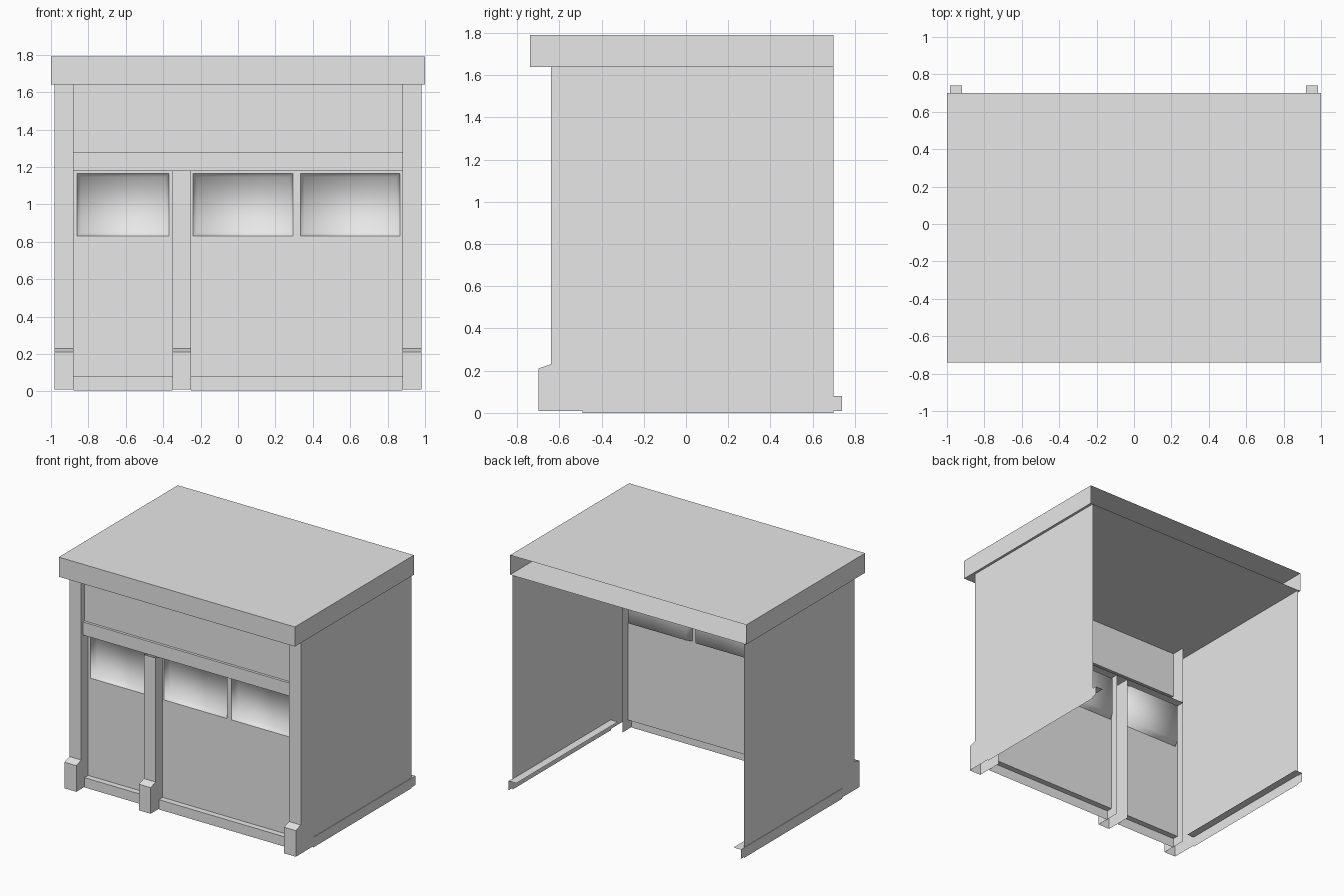
import bpy, bmesh

if "Cube" in bpy.data.objects:
    bpy.data.objects.remove(bpy.data.objects["Cube"], do_unlink=True)

grey = bpy.data.materials.new("plain_grey")
grey.use_nodes = True
colour = (0.8, 0.8, 0.8, 1)
grey.diffuse_color = colour
grey.node_tree.nodes["Principled BSDF"].inputs["Base Color"].default_value = colour

# Main planes of the shell
WALL_X, BACK_Y, PILLAR_Y, PILLAR_BACK = 0.98, 0.70, -0.64, -0.49
PANEL_Y, LINTEL_Y, LOWER_Y = -0.60, -0.62, -0.555
EAVE, LINTEL_TOP, LINTEL_BOTTOM, PLINTH = 1.64, 1.28, 1.18, 0.08


def finish(name, bm, weld=True):
    if weld:
        bmesh.ops.remove_doubles(bm, verts=bm.verts, dist=0.0005)
    mesh = bpy.data.meshes.new(name)
    bm.to_mesh(mesh)
    bm.free()
    mesh.materials.append(grey)
    obj = bpy.data.objects.new(name, mesh)
    bpy.context.collection.objects.link(obj)
    return obj


def face(bm, points, smooth=False):
    f = bm.faces.new([bm.verts.new(p) for p in points])
    f.smooth = smooth
    return f


def rect(x0, x1, z0, z1, y):
    return [(x0, y, z0), (x1, y, z0), (x1, y, z1), (x0, y, z1)]


def strip(name, x0, x1, profile):
    """Sheet swept along x from an open (y, z) profile."""
    bm = bmesh.new()
    for (ya, za), (yb, zb) in zip(profile, profile[1:]):
        face(bm, [(x0, ya, za), (x1, ya, za), (x1, yb, zb), (x0, yb, zb)])
    return finish(name, bm)


def pillar(name, x0, x1, top):
    """Channel open at the back, with a stepped foot."""
    front = [(-0.70, 0.01), (-0.70, 0.21), (PILLAR_Y, 0.23), (PILLAR_Y, top)]
    side = [(PILLAR_BACK, 0.01)] + front + [(PILLAR_BACK, top)]
    bm = bmesh.new()
    for (ya, za), (yb, zb) in zip(front, front[1:]):
        face(bm, [(x0, ya, za), (x1, ya, za), (x1, yb, zb), (x0, yb, zb)])
    face(bm, [(x1, y, z) for y, z in side])
    face(bm, [(x0, y, z) for y, z in reversed(side)])
    return finish(name, bm)


def window_wall(name, x0, x1, panes, z0=0.85, z1=1.145, rim=0.02, depth=0.05):
    """Flat wall with openings; each pane is sunk behind a sloped rim."""
    bm = bmesh.new()
    low, high = z0 - rim, z1 + rim
    face(bm, rect(x0, x1, PLINTH, low, LOWER_Y))
    face(bm, rect(x0, x1, high, LINTEL_BOTTOM, LOWER_Y))
    edge = x0
    for a, b in panes:
        face(bm, rect(edge, a - rim, low, high, LOWER_Y))
        edge = b + rim
    face(bm, rect(edge, x1, low, high, LOWER_Y))
    finish(name, bm)
    # Sunken panes with soft shading
    for i, (a, b) in enumerate(panes):
        bm = bmesh.new()
        outer = rect(a - rim, b + rim, low, high, LOWER_Y)
        inner = rect(a, b, z0, z1, LOWER_Y + depth)
        face(bm, inner, True)
        for k in range(4):
            n = (k + 1) % 4
            face(bm, [outer[k], outer[n], inner[n], inner[k]], True)
        finish(f"{name}_window_{i + 1}", bm)


# Roof slab, hollow and open at the back
bm = bmesh.new()
bmesh.ops.create_cube(bm, size=1)
for v in bm.verts:
    v.co.x *= 2
    v.co.y = BACK_Y if v.co.y > 0 else -0.74
    v.co.z = 1.79 if v.co.z > 0 else EAVE
back = [f for f in bm.faces if all(v.co.y > 0 for v in f.verts)]
bmesh.ops.delete(bm, geom=back, context="FACES")
finish("roof", bm)

# Mirrored side walls, corner pillars and skirting ledges
for s, label in ((1, "left"), (-1, "right")):
    bm = bmesh.new()
    w = s * WALL_X
    face(bm, [(w, PILLAR_BACK, 0), (w, BACK_Y, 0), (w, BACK_Y, EAVE),
              (w, PILLAR_BACK, EAVE)][::s])
    finish(label + "_wall", bm)

    x0, x1 = sorted((s * 0.88, w))
    pillar(label + "_pillar", x0, x1, EAVE)

    bm = bmesh.new()
    o, i = s * 0.984, s * 0.92
    y0, y1 = PILLAR_BACK, 0.74
    face(bm, [(o, y0, 0.01), (o, y1, 0.01), (o, y1, PLINTH), (o, y0, PLINTH)][::s])
    face(bm, [(o, y0, PLINTH), (o, y1, PLINTH), (i, y1, PLINTH), (i, y0, PLINTH)][::s])
    finish(label + "_skirting", bm)

# Middle pillar between the two bays
pillar("middle_pillar", -0.35, -0.25, LINTEL_BOTTOM)

# Upper front panel and lintel
strip("upper_panel", -0.88, 0.88, [(PANEL_Y, LINTEL_TOP), (PANEL_Y, EAVE)])
strip("lintel", -0.88, 0.88, [(PILLAR_BACK, LINTEL_BOTTOM), (LINTEL_Y, LINTEL_BOTTOM),
                              (LINTEL_Y, LINTEL_TOP), (PANEL_Y, LINTEL_TOP)])

# Lower bays with windows and plinths
bays = {"narrow_bay": (-0.88, -0.35, [(-0.84, -0.39)]),
        "wide_bay": (-0.25, 0.88, [(-0.22, 0.275), (0.355, 0.845)])}
for name, (x0, x1, panes) in bays.items():
    window_wall(name, x0, x1, panes)
    strip(name + "_plinth", x0, x1, [(PANEL_Y, 0.005), (PANEL_Y, PLINTH), (LOWER_Y, PLINTH)])
